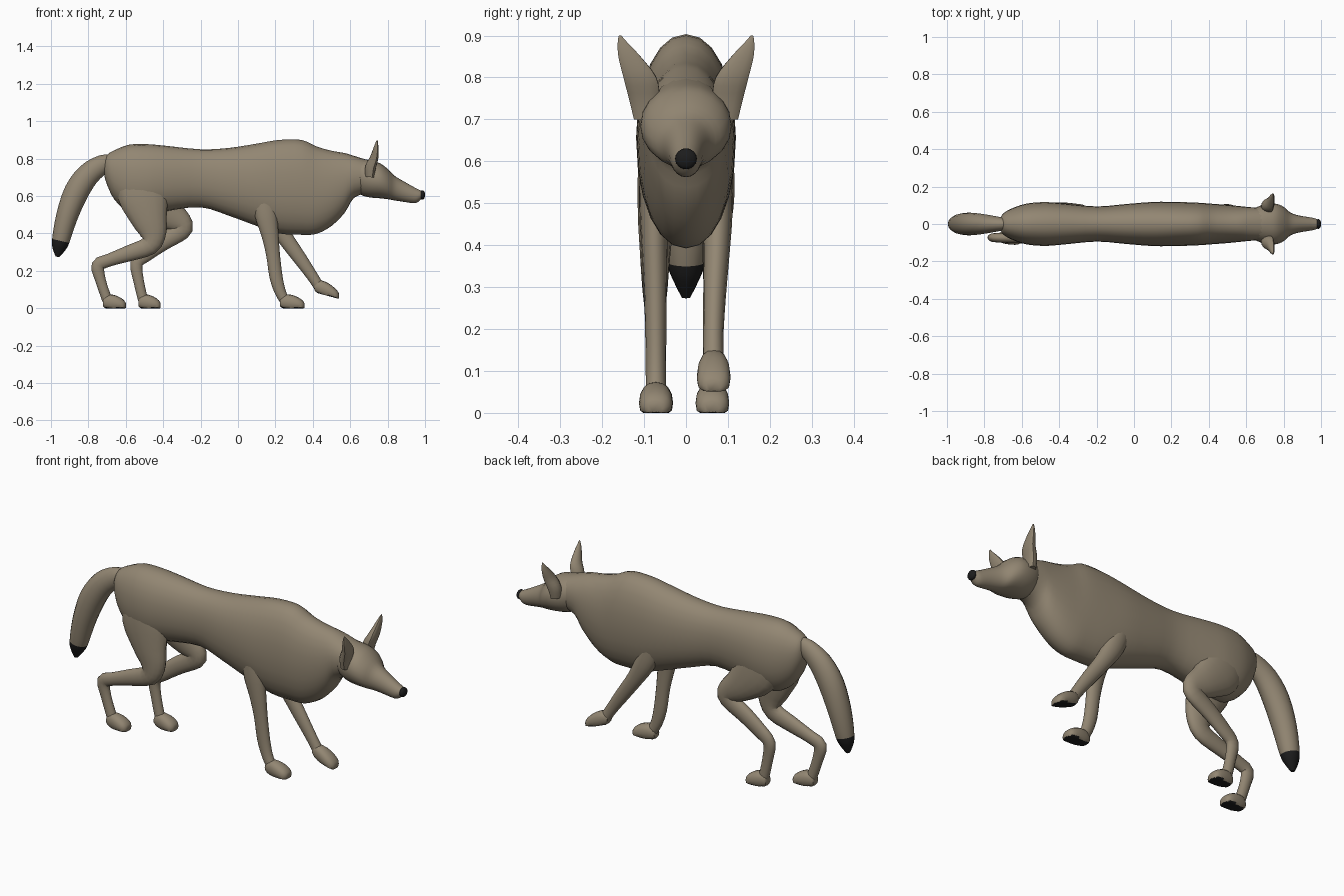
import bpy, bmesh, math
from mathutils import Vector


def material(name, rgb):
    m = bpy.data.materials.new(name)
    m.diffuse_color = (*rgb, 1)
    return m


FUR = material("brown_fur", (0.29, 0.24, 0.17))
BLACK = material("black", (0.012, 0.012, 0.012))


def spline(pts, steps):
    """Smooth the list of sections with a Catmull-Rom curve."""
    out = []
    for i in range(len(pts) - 1):
        p0, p1, p2, p3 = (pts[max(0, min(len(pts) - 1, i + k))] for k in (-1, 0, 1, 2))
        for s in range(steps):
            t = s / steps
            out.append([0.5 * (2 * b + (c - a) * t + (2 * a - 5 * b + 4 * c - d) * t * t
                               + (3 * b - a - 3 * c + d) * t ** 3)
                        for a, b, c, d in zip(p0, p1, p2, p3)])
    return out + [list(pts[-1])]


def loft(name, pts, upright=False, segs=16, steps=3, power=2.0, cup=1.0,
         floor=None, black_rule=None):
    """Sections are (x, y, z, half height in the xz plane, half width in y)."""
    rings = spline(pts, steps)
    bm = bmesh.new()
    loops = []
    for i, (x, y, z, a, b) in enumerate(rings):
        p, q = rings[max(i - 1, 0)], rings[min(i + 1, len(rings) - 1)]
        t = Vector((q[0] - p[0], 0, q[2] - p[2])).normalized()
        n = Vector((0, 0, 1)) if upright else Vector((-t.z, 0, t.x))
        ring = []
        for k in range(segs):
            ang = 2 * math.pi * k / segs
            c, s = (math.copysign(abs(v) ** (2 / power), v)
                    for v in (math.cos(ang), math.sin(ang)))
            if c < 0:
                c *= cup
            v = Vector((x, y, z)) + n * (a * c) + Vector((0, b * s, 0))
            if floor:
                v.z = max(v.z, floor(v.x))
            ring.append(bm.verts.new(v))
        loops.append(ring)
    for r0, r1 in zip(loops, loops[1:]):
        for k in range(segs):
            j = (k + 1) % segs
            bm.faces.new((r0[k], r0[j], r1[j], r1[k]))
    bm.faces.new(loops[0])
    bm.faces.new(loops[-1])
    bmesh.ops.recalc_face_normals(bm, faces=bm.faces)
    bm.normal_update()
    for f in bm.faces:
        if black_rule and black_rule(f):
            f.material_index = 1
    me = bpy.data.meshes.new(name)
    bm.to_mesh(me)
    bm.free()
    me.materials.append(FUR)
    me.materials.append(BLACK)
    ob = bpy.data.objects.new(name, me)
    bpy.context.collection.objects.link(ob)
    bpy.ops.object.select_all(action='DESELECT')
    ob.select_set(True)
    bpy.context.view_layer.objects.active = ob
    bpy.ops.object.shade_smooth_by_angle(angle=math.radians(45))
    return ob


def trunk(rows):
    """Turn (x, top, bottom, half width) rows into sections."""
    return [(x, 0, (t + b) / 2, (t - b) / 2, w) for x, t, b, w in rows]


# Torso with rump, waist, deep chest and neck
loft("torso", trunk([
    (-0.715, 0.785, 0.71, 0.03), (-0.70, 0.82, 0.66, 0.055), (-0.66, 0.845, 0.58, 0.08),
    (-0.58, 0.875, 0.51, 0.108), (-0.48, 0.877, 0.50, 0.117), (-0.38, 0.868, 0.52, 0.11),
    (-0.2, 0.85, 0.54, 0.094), (-0.05, 0.857, 0.495, 0.106), (0.1, 0.88, 0.44, 0.118),
    (0.22, 0.90, 0.40, 0.118), (0.34, 0.90, 0.393, 0.114), (0.42, 0.865, 0.398, 0.108),
    (0.50, 0.842, 0.44, 0.102), (0.57, 0.83, 0.51, 0.095), (0.62, 0.815, 0.59, 0.09),
    (0.70, 0.79, 0.62, 0.085)]), upright=True, segs=24, power=2.15)

# Head tapering into the muzzle
loft("head", trunk([
    (0.63, 0.80, 0.635, 0.07), (0.66, 0.80, 0.605, 0.092), (0.71, 0.79, 0.592, 0.106),
    (0.76, 0.775, 0.588, 0.108), (0.80, 0.745, 0.583, 0.092), (0.835, 0.71, 0.577, 0.062),
    (0.88, 0.682, 0.57, 0.046), (0.94, 0.648, 0.562, 0.036), (0.965, 0.635, 0.57, 0.031),
    (0.985, 0.625, 0.59, 0.022)]), upright=True, segs=20)

# Nose
loft("nose", [(0.972, 0, 0.606, 0.02, 0.021), (0.984, 0, 0.606, 0.025, 0.026),
              (0.994, 0, 0.606, 0.021, 0.022), (1.0, 0, 0.606, 0.008, 0.009)],
     upright=True, black_rule=lambda f: True)

# Ears, hollowed on the front
for side, label in ((-1, "right"), (1, "left")):
    loft(label + "_ear", [
        (0.715, 0.09 * side, 0.70, 0.035, 0.035), (0.722, 0.099 * side, 0.75, 0.042, 0.038),
        (0.738, 0.11 * side, 0.80, 0.034, 0.04), (0.744, 0.135 * side, 0.85, 0.022, 0.027),
        (0.745, 0.152 * side, 0.885, 0.01, 0.011), (0.745, 0.157 * side, 0.90, 0.002, 0.003)],
        cup=0.35, segs=14)

# Tail with black tip
loft("tail", [
    (-0.66, 0, 0.79, 0.03, 0.025), (-0.72, 0, 0.772, 0.05, 0.038), (-0.80, 0, 0.715, 0.062, 0.052),
    (-0.865, 0, 0.62, 0.066, 0.06), (-0.915, 0, 0.49, 0.058, 0.058), (-0.948, 0, 0.36, 0.047, 0.045),
    (-0.958, 0, 0.315, 0.034, 0.03), (-0.965, 0, 0.275, 0.01, 0.01)],
    black_rule=lambda f: f.calc_center_median().z < 0.36)


def foot(name, x, y, length, z=0.0, slope=0.0):
    """Paw with a flat black sole."""
    def base(px):
        return z - slope * (px - x)
    shape = [(0.0, 0.03, 0.02, 0.022), (0.12, 0.034, 0.036, 0.03), (0.42, 0.03, 0.043, 0.038),
             (0.72, 0.022, 0.038, 0.04), (0.92, 0.016, 0.027, 0.034), (1.0, 0.015, 0.013, 0.018)]
    loft(name, [(x + t * length, y, base(x + t * length) + c, a, w) for t, c, a, w in shape],
         upright=True, floor=base, steps=2, power=2.3,
         black_rule=lambda f: f.normal.z < -0.7)


# Hind legs: thigh, shank bent back, hock and pastern
loft("right_hind_leg", [
    (-0.51, -0.06, 0.70, 0.12, 0.045), (-0.505, -0.064, 0.60, 0.135, 0.05),
    (-0.475, -0.07, 0.48, 0.098, 0.045), (-0.455, -0.073, 0.40, 0.072, 0.038),
    (-0.475, -0.074, 0.335, 0.052, 0.033), (-0.58, -0.074, 0.295, 0.043, 0.03),
    (-0.69, -0.074, 0.257, 0.034, 0.026), (-0.748, -0.073, 0.228, 0.036, 0.024),
    (-0.735, -0.072, 0.15, 0.028, 0.022), (-0.70, -0.071, 0.045, 0.027, 0.024)])
foot("right_hind_foot", -0.722, -0.071, 0.122)

loft("left_hind_leg", [
    (-0.50, 0.06, 0.70, 0.12, 0.045), (-0.46, 0.064, 0.60, 0.125, 0.05),
    (-0.375, 0.07, 0.51, 0.088, 0.045), (-0.305, 0.072, 0.455, 0.062, 0.036),
    (-0.305, 0.072, 0.415, 0.052, 0.033), (-0.40, 0.07, 0.355, 0.046, 0.03),
    (-0.49, 0.068, 0.29, 0.04, 0.026), (-0.542, 0.066, 0.24, 0.034, 0.024),
    (-0.532, 0.064, 0.15, 0.028, 0.022), (-0.508, 0.063, 0.045, 0.027, 0.024)])
foot("left_hind_foot", -0.532, 0.063, 0.118)

# Front legs: right one planted, left one reaching forward
loft("right_front_leg", [
    (0.14, -0.07, 0.60, 0.06, 0.038), (0.15, -0.075, 0.50, 0.06, 0.036),
    (0.17, -0.075, 0.40, 0.047, 0.031), (0.187, -0.073, 0.29, 0.037, 0.027),
    (0.203, -0.072, 0.17, 0.035, 0.025), (0.225, -0.072, 0.09, 0.03, 0.024),
    (0.25, -0.072, 0.04, 0.026, 0.024)])
foot("right_front_foot", 0.225, -0.072, 0.13)

loft("left_front_leg", [
    (0.15, 0.07, 0.58, 0.06, 0.038), (0.19, 0.075, 0.48, 0.055, 0.036),
    (0.25, 0.073, 0.38, 0.043, 0.031), (0.325, 0.068, 0.275, 0.037, 0.027),
    (0.395, 0.065, 0.175, 0.03, 0.024), (0.44, 0.065, 0.105, 0.028, 0.026)])
foot("left_front_foot", 0.41, 0.066, 0.13, z=0.085, slope=0.27)
